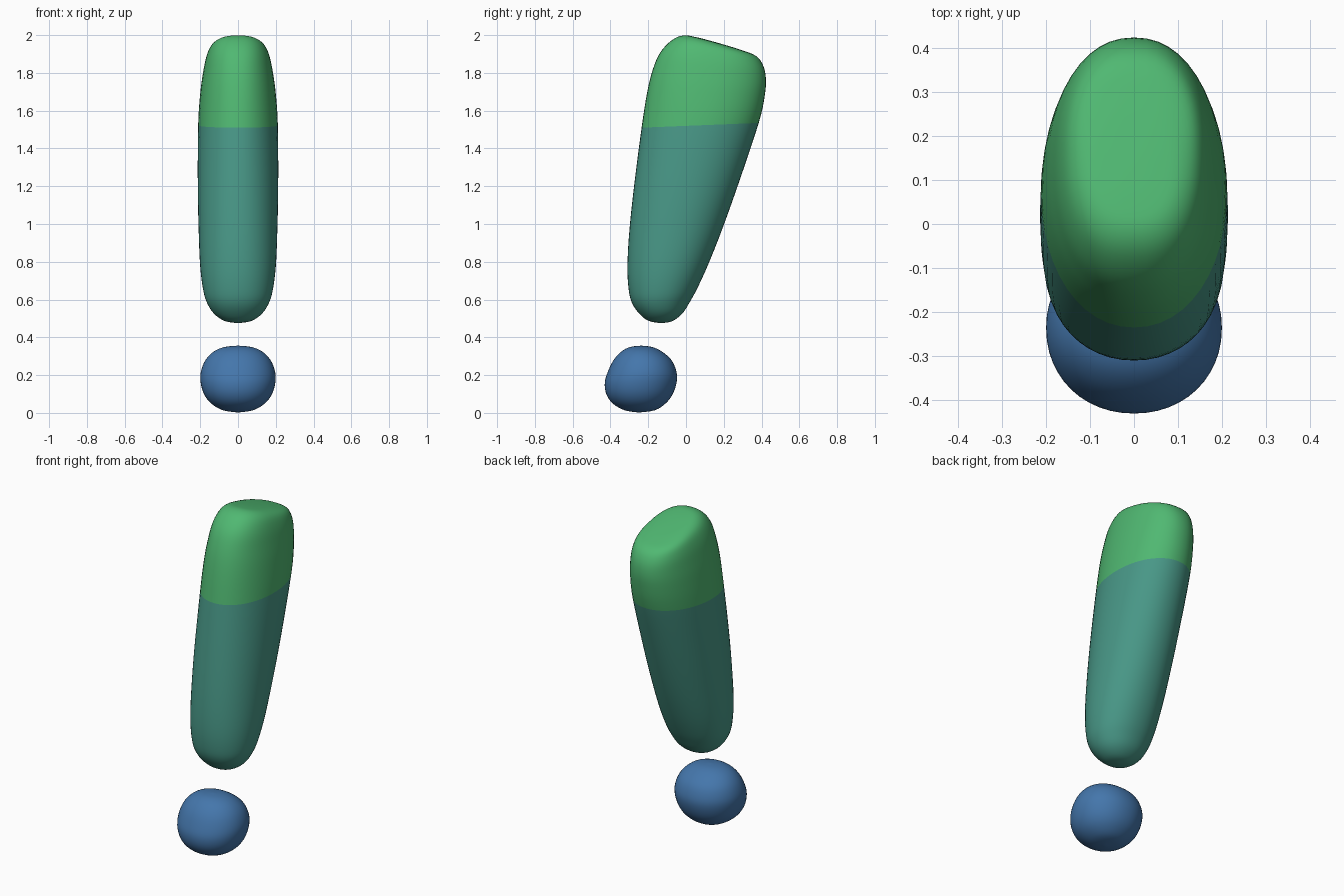
import bpy, bmesh, math

if "Cube" in bpy.data.objects:
    bpy.data.objects.remove(bpy.data.objects["Cube"])


def material(name, rgb):
    m = bpy.data.materials.new(name)
    m.diffuse_color = (*rgb, 1.0)
    m.use_nodes = True
    m.node_tree.nodes["Principled BSDF"].inputs["Base Color"].default_value = m.diffuse_color
    return m


green = material("green", (0.080, 0.480, 0.168))
teal = material("teal", (0.066, 0.315, 0.245))
blue = material("blue", (0.058, 0.182, 0.410))

SEG, STEPS = 48, 4


def spline(rows):
    """Catmull-Rom interpolation between the key sections."""
    out = []
    for i in range(len(rows) - 1):
        p = [rows[max(i - 1, 0)], rows[i], rows[i + 1], rows[min(i + 2, len(rows) - 1)]]
        for s in range(STEPS):
            t = s / STEPS
            out.append([0.5 * (2 * b + (c - a) * t + (2 * a - 5 * b + 4 * c - d) * t * t
                               + (3 * b - a - 3 * c + d) * t ** 3) for a, b, c, d in zip(*p)])
    return out + [list(rows[-1])]


def loft(name, rows, mats, split_row=None):
    """Skin tilted rounded sections: front y, front z, back y, back z, half width, squareness."""
    bm = bmesh.new()
    sections = spline(rows)
    rings = []
    for k, (y0, z0, y1, z1, w, e) in enumerate(sections):
        cy, cz, hy, hz = (y0 + y1) / 2, (z0 + z1) / 2, (y1 - y0) / 2, (z1 - z0) / 2
        if k in (0, len(sections) - 1):
            rings.append([bm.verts.new((0, cy, cz))] * SEG)
            continue
        ring = []
        for j in range(SEG):
            a = 2 * math.pi * j / SEG
            c, s = math.cos(a), math.sin(a)
            u = math.copysign(abs(c) ** (2 / e), c)
            v = math.copysign(abs(s) ** (2 / e), s)
            ring.append(bm.verts.new((w * u, cy + hy * v, cz + hz * v)))
        rings.append(ring)
    for k in range(len(rings) - 1):
        for j in range(SEG):
            n = (j + 1) % SEG
            quad = [rings[k][j], rings[k][n], rings[k + 1][n], rings[k + 1][j]]
            f = bm.faces.new(list(dict.fromkeys(quad)))
            f.smooth = True
            if split_row is not None and k >= split_row * STEPS:
                f.material_index = 1
    bmesh.ops.recalc_face_normals(bm, faces=bm.faces)
    me = bpy.data.meshes.new(name)
    bm.to_mesh(me)
    bm.free()
    for m in mats:
        me.materials.append(m)
    ob = bpy.data.objects.new(name, me)
    bpy.context.collection.objects.link(ob)
    return ob


# Leaning bar: teal shaft with a green slanted top
loft("bar", [
    (-.135, .475, -.135, .475, 0, 2.1),
    (-.200, .488, -.075, .485, .070, 2.1),
    (-.247, .525, -.020, .525, .127, 2.1),
    (-.285, .580, .022, .590, .165, 2.1),
    (-.303, .650, .060, .660, .185, 2.1),
    (-.310, .770, .115, .780, .200, 2.1),
    (-.301, .950, .187, .960, .208, 2.1),
    (-.275, 1.20, .280, 1.22, .213, 2.1),
    (-.235, 1.51, .385, 1.535, .211, 2.1),
    (-.205, 1.70, .417, 1.68, .200, 2.15),
    (-.175, 1.82, .423, 1.77, .186, 2.2),
    (-.135, 1.91, .408, 1.84, .170, 2.3),
    (-.075, 1.973, .370, 1.89, .146, 2.4),
    (-.015, 1.998, .290, 1.922, .108, 2.4),
    (.050, 1.990, .200, 1.950, .055, 2.4),
    (.130, 1.970, .130, 1.970, 0, 2.4),
], [teal, green], split_row=8)

# Blue dot below the bar
loft("dot", [
    (-.250, .002, -.250, .002, 0, 2.1),
    (-.325, .014, -.165, .014, .080, 2.1),
    (-.388, .050, -.108, .050, .142, 2.1),
    (-.422, .100, -.070, .100, .180, 2.1),
    (-.430, .160, -.049, .165, .198, 2.1),
    (-.413, .220, -.051, .220, .196, 2.1),
    (-.383, .280, -.077, .280, .172, 2.1),
    (-.342, .325, -.128, .325, .128, 2.1),
    (-.295, .349, -.180, .349, .070, 2.1),
    (-.238, .356, -.238, .356, 0, 2.1),
], [blue])
